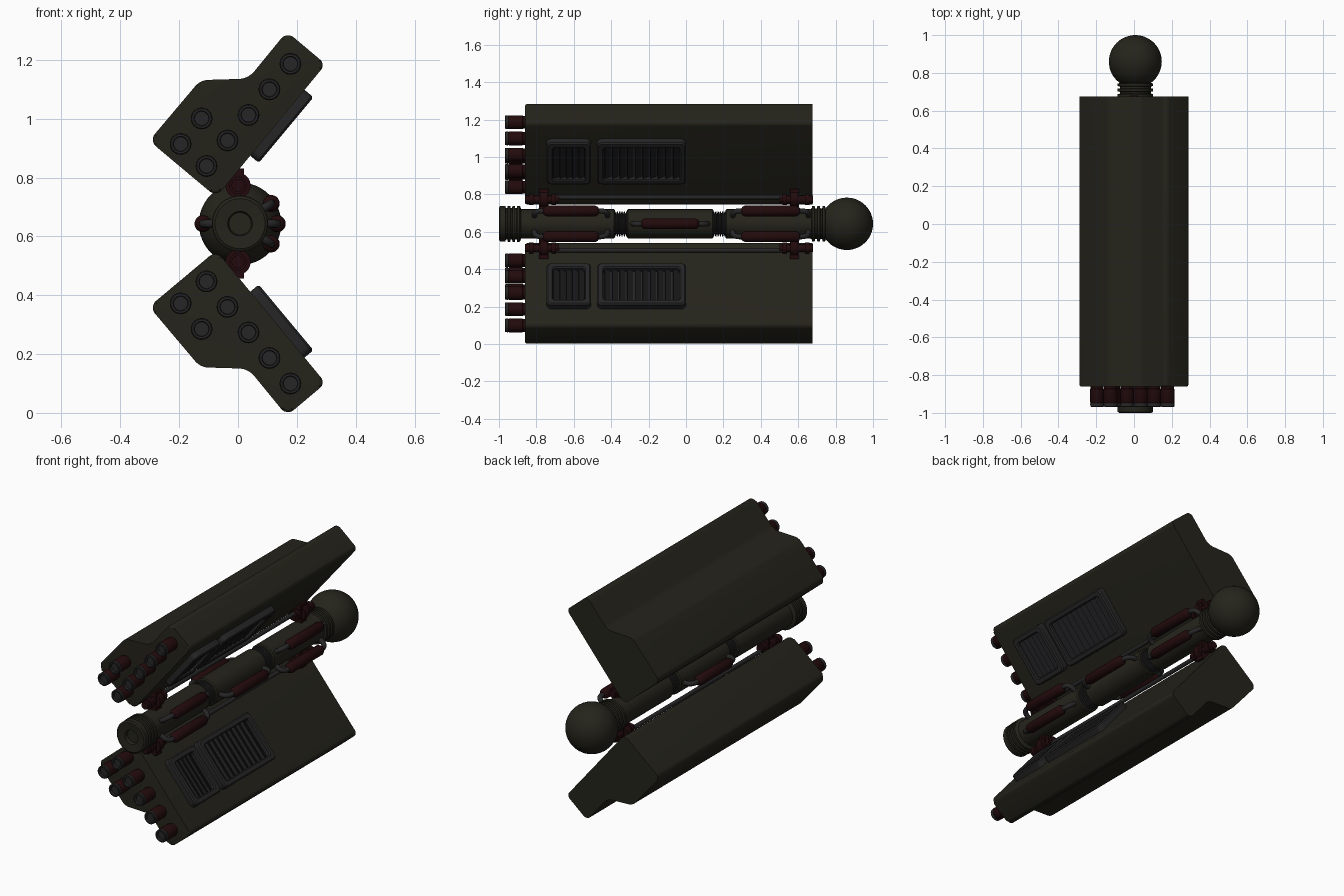
import bpy, bmesh, math
from mathutils import Vector, Matrix

if "Cube" in bpy.data.objects:
    bpy.data.objects.remove(bpy.data.objects["Cube"])

ZC, XC = 0.643, 0.007          # axis of the core, and mirror height of the pods
D = Vector((0.640, 0, 0.768))  # direction along the pod's inner face
N = Vector((0.768, 0, -0.640)) # outward normal of that face
P0 = Vector((-0.076, 0, 0.738))


def mat(name, c):
    m = bpy.data.materials.new(name)
    m.diffuse_color = (*c, 1)
    m.use_nodes = True
    m.node_tree.nodes["Principled BSDF"].inputs["Base Color"].default_value = m.diffuse_color
    return m


OLIVE = mat("olive", (0.018, 0.017, 0.011))
RED = mat("dark_red", (0.016, 0.003, 0.0035))
GREY = mat("dark_grey", (0.019, 0.019, 0.020))
BLACK = mat("near_black", (0.011, 0.011, 0.012))


def make(name, bm, m, mirror=False, matrix=None, angle=35):
    """Turn a bmesh into an object, optionally with a copy mirrored to the lower pod."""
    if matrix:
        bm.transform(matrix)
    bmesh.ops.recalc_face_normals(bm, faces=bm.faces)
    me = bpy.data.meshes.new(name)
    bm.to_mesh(me)
    bm.free()
    me.materials.append(m)
    meshes = [(name, me)]
    if mirror:
        low = me.copy()
        low.transform(Matrix.Translation((0, 0, 2 * ZC)) @ Matrix.Scale(-1, 4, (0, 0, 1)))
        low.flip_normals()
        meshes = [("upper_" + name, me), ("lower_" + name, low)]
    for n, data in meshes:
        ob = bpy.data.objects.new(n, data)
        bpy.context.collection.objects.link(ob)
        bpy.ops.object.select_all(action='DESELECT')
        ob.select_set(True)
        bpy.context.view_layer.objects.active = ob
        bpy.ops.object.shade_smooth_by_angle(angle=math.radians(angle))


def loft(loops):
    """Skin a list of equal-length point loops and cap both ends."""
    bm = bmesh.new()
    rings = [[bm.verts.new(p) for p in lp] for lp in loops]
    n = len(rings[0])
    for a, b in zip(rings, rings[1:]):
        for i in range(n):
            bm.faces.new((a[i], a[(i + 1) % n], b[(i + 1) % n], b[i]))
    bm.faces.new(rings[0])
    bm.faces.new(rings[-1])
    return bm


def lathe(profile, x=0, z=0, seg=32):
    """Revolve (y, radius) pairs round an axis parallel to y."""
    return loft([[(x + r * math.cos(2 * math.pi * i / seg), y, z + r * math.sin(2 * math.pi * i / seg))
                  for i in range(seg)] for y, r in profile])


def rounded(corners, steps=6):
    """Fillet a polygon given as (x, y, radius)."""
    out = []
    for i, (x, y, r) in enumerate(corners):
        p = Vector((x, y))
        a = (Vector(corners[i - 1][:2]) - p).normalized()
        b = (Vector(corners[(i + 1) % len(corners)][:2]) - p).normalized()
        half = a.angle(b) / 2
        c = p + (a + b).normalized() * r / math.sin(half)
        s, e = p + a * r / math.tan(half) - c, p + b * r / math.tan(half) - c
        for k in range(steps + 1):
            out.append(c + s.lerp(e, k / steps).normalized() * r)
    return out


def rect(u0, u1, v0, v1, r, w):
    return [(p.x, p.y, w) for p in rounded([(u0, v0, r), (u1, v0, r), (u1, v1, r), (u0, v1, r)], 4)]


def box(size, center, rot=None):
    bm = bmesh.new()
    bmesh.ops.create_cube(bm, size=1)
    bm.transform(Matrix.Translation(center) @ (rot or Matrix()) @ Matrix.Diagonal((*size, 1)))
    return bm


# pod bodies: extruded profile with a softened front edge
profile = rounded([(-0.302, 0.925, 0.03), (-0.128, 1.131, 0.06), (0.035, 1.136, 0.07),
                   (0.166, 1.296, 0.03), (0.298, 1.185, 0.025), (-0.074, 0.734, 0.03)])
bm = loft([[(p.x, y, p.y) for p in profile] for y in (-0.86, 0.675)])
front = [e for e in bm.edges if all(v.co.y < -0.8 for v in e.verts)]
bmesh.ops.bevel(bm, geom=front, offset=0.01, segments=3, profile=0.5, affect='EDGES')
make("pod_body", bm, OLIVE, True)

# launch tubes: a row of five and a row of two
step = Vector((0.0713, 0, 0.0868))
spots = [Vector((-0.107, 0, 0.839)) + step * i for i in range(5)]
spots += [Vector((-0.195, 0, 0.914)) + step * i for i in range(2)]
for p in spots:
    make("launch_tube", lathe([(-0.84, 0.034), (-0.872, 0.034), (-0.874, 0.037), (-0.945, 0.037),
                               (-0.95, 0.034)], p.x, p.z, 24), RED, True)
    make("tube_muzzle", lathe([(-0.945, 0.033), (-0.952, 0.037), (-0.965, 0.036), (-0.968, 0.033),
                               (-0.968, 0.026), (-0.955, 0.024)], p.x, p.z, 24), GREY, True)

# louvred vents on the inner faces (local axes: along y, along face, out of face)
face = Matrix.Translation(P0) @ Matrix((Vector((0, 1, 0)), D, N)).transposed().to_4x4()
for u0, u1, slats in ((-0.745, -0.508, 5), (-0.475, 0.0, 10)):
    v0, v1, b = 0.18, 0.47, 0.034
    make("vent_frame", loft([rect(u0, u1, v0, v1, 0.025, -0.01),
                             rect(u0, u1, v0, v1, 0.025, 0.034),
                             rect(u0 + .007, u1 - .007, v0 + .007, v1 - .007, 0.02, 0.041),
                             rect(u0 + b - .006, u1 - b + .006, v0 + b - .006, v1 - b + .006, 0.018, 0.041),
                             rect(u0 + b, u1 - b, v0 + b, v1 - b, 0.014, 0.034),
                             rect(u0 + b, u1 - b, v0 + b, v1 - b, 0.014, 0.006)]),
         GREY, True, face)
    pitch = (u1 - u0 - 2 * b) / slats
    for i in range(slats):
        c = (u0 + b + (i + 0.5) * pitch, (v0 + v1) / 2, 0.018)
        make("vent_slat", box((0.034, v1 - v0 - 2 * b, 0.005), c, Matrix.Rotation(0.5, 4, 'Y')),
             BLACK, True, face)

# core: collar, three body sections joined by ribbed necks, rear collar
collar = [(-0.975, 0.038), (-0.995, 0.042), (-1.0, 0.085), (-0.994, 0.094), (-0.965, 0.094)]
for y in (-0.955, -0.93, -0.905):
    collar += [(y - 0.008, 0.084), (y, 0.084), (y + 0.002, 0.096), (y + 0.015, 0.096)]
make("front_collar", lathe(collar + [(-0.885, 0.09), (-0.88, 0.07)], XC, ZC, 48), OLIVE)
for n, y0, y1 in (("front", -0.89, -0.38), ("middle", -0.315, 0.147), ("rear", 0.21, 0.68)):
    make(n + "_core_section", lathe([(y0, 0.06), (y0, 0.072), (y0 + .006, 0.078), (y1 - .006, 0.078),
                                     (y1, 0.072), (y1, 0.06)], XC, ZC, 48), OLIVE)
for n, y0, y1 in (("front", -0.385, -0.31), ("rear", 0.142, 0.215)):
    ribs = []
    for i in range(6):
        y = y0 + (y1 - y0) * i / 6
        ribs += [(y, 0.055), (y + .003, 0.067), (y + .008, 0.067), (y + .0105, 0.055)]
    make(n + "_ribbed_neck", lathe(ribs, XC, ZC), GREY)
rings = [(0.66, 0.078)]
for y in (0.672, 0.7, 0.728):
    rings += [(y, 0.082), (y + .002, 0.094), (y + .016, 0.094), (y + .018, 0.082)]
make("rear_collar", lathe(rings + [(0.78, 0.08)], XC, ZC, 48), OLIVE)

# rear ball
bm = bmesh.new()
bmesh.ops.create_uvsphere(bm, u_segments=48, v_segments=24, radius=0.14)
make("rear_ball", bm, OLIVE, matrix=Matrix.Translation((XC, 0.86, ZC)))


# red canisters with bent feed pipes, laid round the core
def canister(y0, y1, deg, radial=0.126, r=0.029):
    a = math.radians(deg)
    out = Vector((math.cos(a), 0, math.sin(a)))
    c = Vector((XC, 0, ZC)) + out * radial
    make("canister", lathe([(y0, 0.012), (y0 + .006, 0.022), (y0 + .02, r), (y1 - .02, r),
                            (y1 - .006, 0.022), (y1, 0.012)], c.x, c.z, 20), RED)
    side = Vector((-out.z, 0, out.x))
    for ye, s in ((y0, -1), (y1, 1)):
        path = [(ye - s * .01, 0, 0)] + [(ye + s * (.01 + .035 * math.sin(t)), .035 * (1 - math.cos(t)), t)
                                         for t in (k * math.pi / 12 for k in range(7))]
        path.append((ye + s * .045, 0.07, math.pi / 2))
        loops = []
        for y, drop, t in path:
            mid = c - out * drop + Vector((0, y, 0))
            across = out * math.cos(t) + Vector((0, s, 0)) * math.sin(t)
            loops.append([mid + 0.014 * (side * math.cos(k * math.pi / 6) + across * math.sin(k * math.pi / 6))
                          for k in range(12)])
        make("feed_pipe", loft(loops), GREY)


for deg in (33, -33):
    canister(-0.765, -0.465, deg)
    canister(0.295, 0.61, deg)
for deg in (0, 180):
    canister(-0.24, 0.07, deg)

# hinges between core and pods: stepped red barrels, mounts and a long rod
HX, HZ = 0.0, 0.773
for y, s in ((-0.86, 1), (0.68, -1)):
    prof = []
    for a, b, r in ((0, .02, .022), (.02, .045, .03), (.045, .08, .021), (.08, .12, .043),
                    (.12, .14, .021), (.14, .165, .03), (.165, .18, .02)):
        prof += [(y + s * a, r), (y + s * b, r)]
    make("hinge_barrel", lathe(prof, HX, HZ, 20), RED, True)
    make("hinge_mount", box((0.04, 0.05, 0.12), (HX, y + s * .1, 0.77)), RED, True)
make("hinge_rod", lathe([(-0.7, 0.012), (0.52, 0.012)], HX, 0.785, 16), GREY, True)
